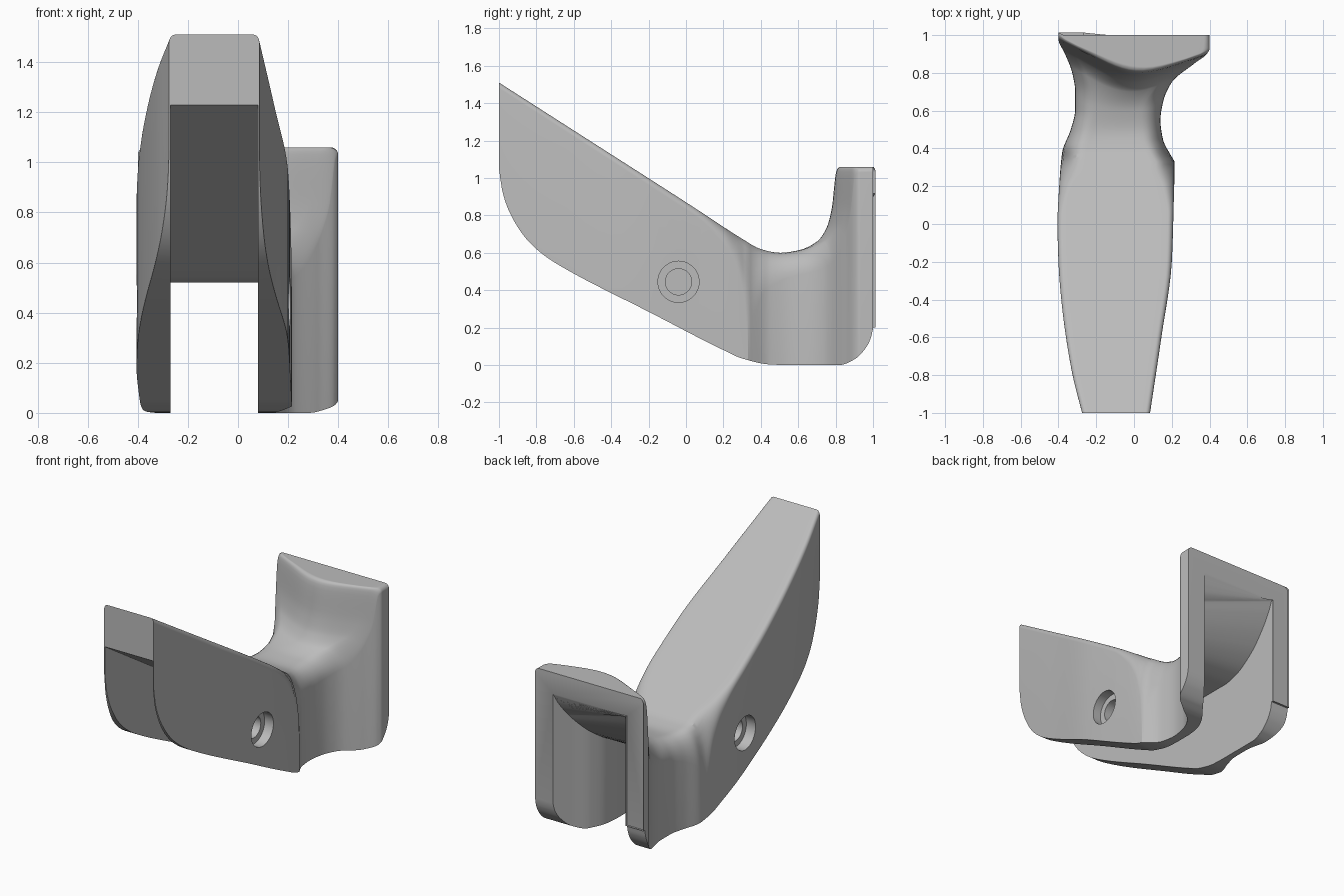
import bpy, bmesh
from math import sin, cos, pi, radians
from mathutils import Matrix

cube = bpy.data.objects.get("Cube")
if cube:
    bpy.data.objects.remove(cube, do_unlink=True)

grey = bpy.data.materials.new("light_grey")
grey.use_nodes = True
colour = (0.5, 0.5, 0.5, 1)
grey.diffuse_color = colour
grey.node_tree.nodes["Principled BSDF"].inputs["Base Color"].default_value = colour


def curve(*pts):
    """Smooth curve through points that never overshoots them."""
    n = len(pts)
    d = [(pts[i + 1][1] - pts[i][1]) / (pts[i + 1][0] - pts[i][0]) for i in range(n - 1)]
    m = [d[0]]
    for a, b in zip(d, d[1:]):
        m.append(2 * a * b / (a + b) if a * b > 0 else 0)
    m.append(d[-1])

    def f(y):
        y = min(max(y, pts[0][0]), pts[-1][0])
        i = 0
        while i < n - 2 and y > pts[i + 1][0]:
            i += 1
        h = pts[i + 1][0] - pts[i][0]
        t = (y - pts[i][0]) / h
        s = t * t * (3 - 2 * t)
        return (pts[i][1] * (1 - s) + pts[i + 1][1] * s
                + h * m[i] * t * (1 - t) ** 2 - h * m[i + 1] * t * t * (1 - t))
    return f


# Side profile: top edge, bottom edge and channel ceiling
top = curve((-1, 1.51), (-.5, 1.19), (0, .87), (.1, .805), (.3, .675), (.4, .62), (.5, .6),
            (.6, .613), (.7, .66), (.75, .73), (.78, .84), (.795, .98), (.802, 1.03),
            (.812, 1.052), (.83, 1.06), (1, 1.06))
bottom = curve((-1, 1.05), (-.98, .92), (-.93, .79), (-.85, .67), (-.75, .58), (-.62, .5),
               (-.2, .285), (.2, .08), (.3, .035), (.45, .003), (.55, 0), (.82, 0),
               (.9, .03), (.96, .09), (.99, .15), (1, .2))
ceiling = curve((-1, 1.23), (-.5, .908), (0, .585), (.1, .53), (.15, .52), (.55, .52),
                (.65, .54), (.8, .63), (.9, .74), (.97, .85), (1, .92))

# Plan profile: outer walls and the channel wall that flares at the back
right = curve((-1, -.275), (-.8, -.325), (-.6, -.36), (-.4, -.385), (-.2, -.4), (0, -.405),
              (.2, -.396), (.38, -.38), (.5, -.335), (.6, -.312), (.7, -.311), (.8, -.327),
              (.9, -.365), (.98, -.4), (1, -.4))
left = curve((-1, .085), (-.6, .145), (-.2, .2), (.1, .21), (.33, .215), (.35, .203),
             (.45, .153), (.55, .14), (.65, .155), (.75, .2), (.85, .32), (.9, .385),
             (.93, .4), (1, .4))
flare = curve((-1, .08), (.6, .08), (.7, .09), (.8, .13), (.9, .2), (1, .27))

# Shoulder rounding, widest around the neck
round_x = curve((-1, .025), (.05, .03), (.2, .06), (.3, .1), (.6, .1), (.8, .03), (1, .03))
round_z = curve((-1, .03), (.05, .04), (.2, .09), (.28, .19), (.32, .34), (.34, .4),
                (.42, .22), (.55, .13), (.7, .12), (.8, .03), (1, .03))
# Bow of the upright plate's front face
bow = curve((.45, 0), (.6, .35), (.8, 1), (1, 0))


def bowed(y, u):
    peak = .62
    k = .18 * ((peak - u) / peak) ** 2 if u < peak else .1 * ((u - peak) / (1 - peak)) ** 2
    return y + k * bow(y) if y > .45 else y


def spread(a, b, n, power=1):
    return [a + (b - a) * (i / n) ** power for i in range(n)]


def section(y):
    """Closed inverted-U section at one station along the body."""
    rx, rz, z = round_x(y), round_z(y), top(y)
    width = left(y) - right(y)
    steps = 7
    arc = [(rx / width * (1 - cos(i * pi / 2 / steps)), rz * (1 - sin(i * pi / 2 / steps)))
           for i in range(steps + 1)]
    inset = arc[-1][0]
    mids = [(inset + (1 - 2 * inset) * i / 14, 0) for i in range(1, 14)]
    path = arc + mids + [(1 - u, drop) for u, drop in reversed(arc)]
    ya, yb = bowed(y, 0), bowed(y, 1)
    ring = [(right(ya), ya, bottom(ya))]
    for u, drop in path:
        yv = bowed(y, u)
        ring.append((right(yv) * (1 - u) + left(yv) * u, yv, max(z - drop, bottom(yv) + .01)))
    ring.append((left(yb), yb, bottom(yb)))
    ring += [(flare(yb), yb, bottom(yb)), (flare(yb), yb, ceiling(yb)),
             (-.27, ya, ceiling(ya)), (-.27, ya, bottom(ya))]
    return ring


# Body lofted along its length
stations = (spread(-1, -.6, 20, 2) + spread(-.6, .05, 10) + spread(.05, .7, 44)
            + spread(.7, .84, 30) + spread(.84, 1, 16) + [1])
bm = bmesh.new()
rings = [[bm.verts.new(p) for p in section(y)] for y in stations]
count = len(rings[0])
for a, b in zip(rings, rings[1:]):
    for i in range(count):
        j = (i + 1) % count
        bm.faces.new((a[i], a[j], b[j], b[i]))
bm.faces.new(rings[0])
bm.faces.new(rings[-1])
bmesh.ops.recalc_face_normals(bm, faces=bm.faces)
mesh = bpy.data.meshes.new("bracket_body")
bm.to_mesh(mesh)
bm.free()
mesh.materials.append(grey)
body = bpy.data.objects.new("bracket_body", mesh)
bpy.context.collection.objects.link(body)


# Counterbored pivot holes in both side walls
def bore(name, x0, x1, radius):
    bm = bmesh.new()
    bmesh.ops.create_cone(bm, cap_ends=True, segments=48, radius1=radius, radius2=radius,
                          depth=x1 - x0,
                          matrix=Matrix.Translation(((x0 + x1) / 2, -.04, .445))
                          @ Matrix.Rotation(pi / 2, 4, "Y"))
    me = bpy.data.meshes.new(name)
    bm.to_mesh(me)
    bm.free()
    me.materials.append(grey)
    cutter = bpy.data.objects.new(name, me)
    bpy.context.collection.objects.link(cutter)
    cutter.hide_render = True
    mod = body.modifiers.new(name, "BOOLEAN")
    mod.operation, mod.solver, mod.object = "DIFFERENCE", "EXACT", cutter
    bpy.ops.object.modifier_apply(modifier=name)
    bpy.data.objects.remove(cutter, do_unlink=True)


bpy.ops.object.select_all(action="DESELECT")
bpy.context.view_layer.objects.active = body
body.select_set(True)
bore("left_counterbore", .145, .5, .11)
bore("left_hole", 0, .2, .07)
bore("right_counterbore", -.6, -.335, .11)
bore("right_hole", -.4, -.285, .07)
bpy.ops.object.shade_smooth_by_angle(angle=radians(28))
